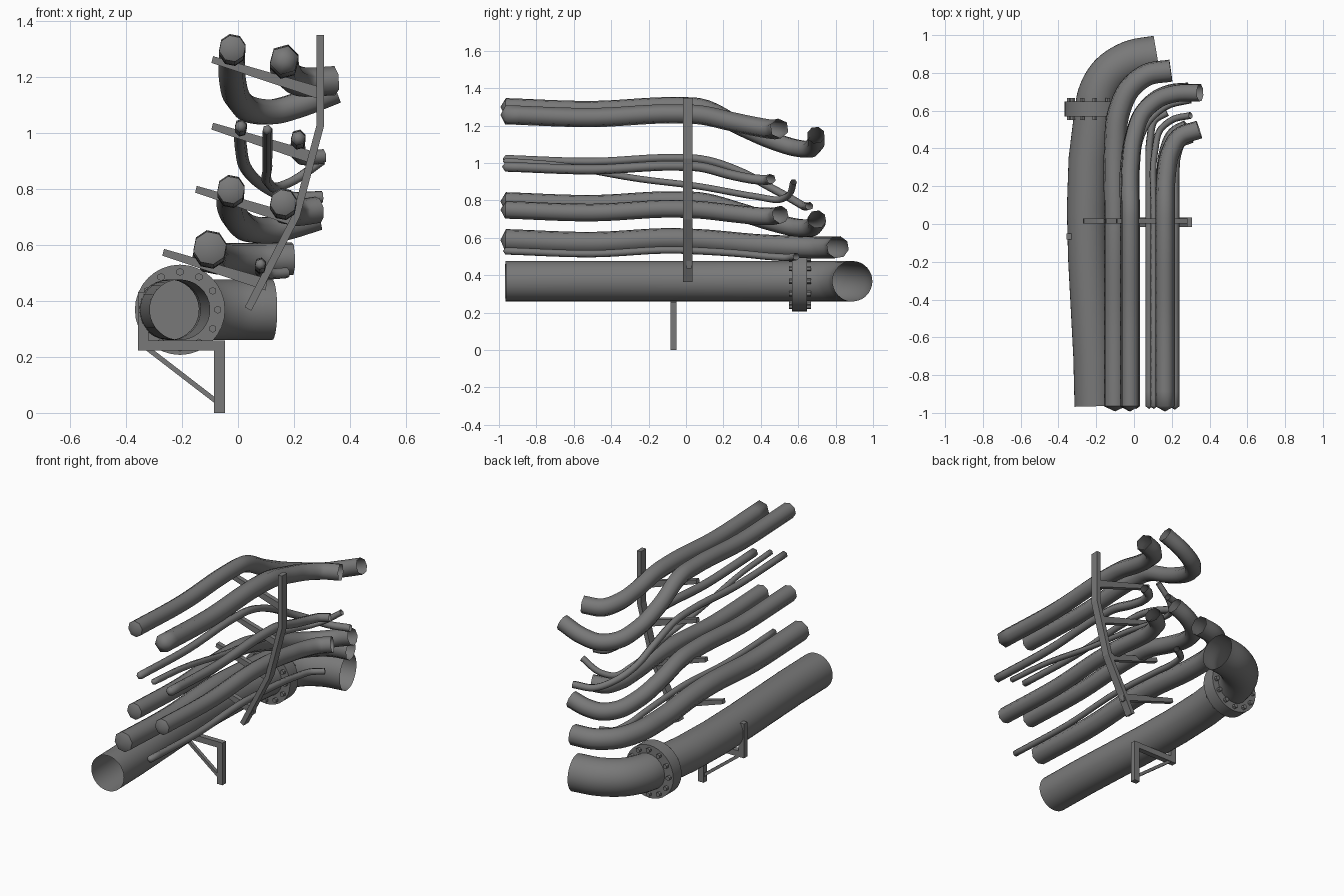
import bpy
import bmesh
import math
from mathutils import Vector, Matrix

cube = bpy.data.objects.get("Cube")
if cube:
    bpy.data.objects.remove(cube, do_unlink=True)

# Single painted steel colour
steel = bpy.data.materials.new("grey steel")
steel.use_nodes = True
COLOUR = (0.19, 0.19, 0.19, 1)
steel.diffuse_color = COLOUR
steel.node_tree.nodes["Principled BSDF"].inputs["Base Color"].default_value = COLOUR


def finish(name, bm, smooth_angle=None):
    """Turn a bmesh into a named object with the steel material."""
    mesh = bpy.data.meshes.new(name)
    bmesh.ops.recalc_face_normals(bm, faces=bm.faces)
    bm.to_mesh(mesh)
    bm.free()
    mesh.materials.append(steel)
    obj = bpy.data.objects.new(name, mesh)
    bpy.context.collection.objects.link(obj)
    if smooth_angle:
        bpy.ops.object.select_all(action='DESELECT')
        obj.select_set(True)
        bpy.context.view_layer.objects.active = obj
        bpy.ops.object.shade_smooth_by_angle(angle=math.radians(smooth_angle))
    return obj


def spline(points, steps=6):
    """Smooth path through the points, spaced by chord length."""
    pts = [Vector(p) for p in points]
    last = len(pts) - 1
    slopes = []
    for i in range(last + 1):
        if i == 0 or i == last:
            j = min(i, last - 1)
            slopes.append((pts[j + 1] - pts[j]).normalized())
        else:
            a, b = pts[i] - pts[i - 1], pts[i + 1] - pts[i]
            la, lb = a.length, b.length
            slopes.append((a / la * lb + b / lb * la) / (la + lb))
    path = []
    for i in range(last):
        span = (pts[i + 1] - pts[i]).length
        for k in range(steps):
            t = k / steps
            h = t * t * (3 - 2 * t)
            path.append(pts[i] * (1 - h) + pts[i + 1] * h
                        + slopes[i] * span * t * (1 - t) ** 2
                        - slopes[i + 1] * span * t * t * (1 - t))
    return path + [pts[-1]]


def tube(name, points, radius, sides, nose=0):
    """Open tube swept along a path, with an optional pointed front end."""
    path = spline(points)
    bm = bmesh.new()
    rings = []
    up = Vector((0, 0, 1))
    for i, p in enumerate(path):
        along = (path[min(i + 1, len(path) - 1)] - path[max(i - 1, 0)]).normalized()
        up = (up - along * up.dot(along)).normalized()
        side = along.cross(up)
        ring = []
        for k in range(sides):
            a = math.tau * (k + 0.25) / sides
            ring.append(bm.verts.new(p + (side * math.cos(a) + up * math.sin(a)) * radius))
        rings.append(ring)
    for r0, r1 in zip(rings, rings[1:]):
        for k in range(sides):
            n = (k + 1) % sides
            bm.faces.new((r0[k], r0[n], r1[n], r1[k]))
    if nose:
        tip = bm.verts.new(path[0] - Vector((0, nose, 0)))
        for k in range(sides):
            bm.faces.new((tip, rings[0][k], rings[0][(k + 1) % sides]))
    return finish(name, bm, 62 if sides < 8 else 50)


def service_pipe(name, x, z, radius, sides, tail):
    """Long sagging run from the front, then a bend given by the tail."""
    run = [(x, -0.965, z), (x, -0.5, z - 0.015), (x, -0.05, z + 0.005), (x, 0.07, z)]
    tube(name, run + tail, radius, sides, nose=min(radius * 0.7, 0.027))


def plate(name, outline, y0, y1):
    """Flat x-z outline given thickness along y."""
    bm = bmesh.new()
    face = bm.faces.new([bm.verts.new((x, y0, z)) for x, z in outline])
    out = bmesh.ops.extrude_face_region(bm, geom=[face])["geom"]
    verts = [v for v in out if isinstance(v, bmesh.types.BMVert)]
    bmesh.ops.translate(bm, verts=verts, vec=(0, y1 - y0, 0))
    return finish(name, bm)


def rect(x0, x1, z0, z1):
    return [(x0, z0), (x1, z0), (x1, z1), (x0, z1)]


def add_disc(bm, x, z, radius, y0, y1, sides):
    """Solid round slab with its axis along y."""
    place = Matrix.Translation((x, (y0 + y1) / 2, z)) @ Matrix.Rotation(math.pi / 2, 4, 'X')
    bmesh.ops.create_cone(bm, cap_ends=True, segments=sides, radius1=radius,
                          radius2=radius, depth=y1 - y0, matrix=place)


# Large main pipe with its elbow
MX, MZ = -0.207, 0.368
tube("main_pipe", [(MX, -0.965, MZ), (MX, 0.6, MZ), (-0.192, 0.68, MZ), (-0.13, 0.79, MZ),
                   (-0.02, 0.862, MZ), (0.122, 0.89, MZ)], 0.108, 32)

# Bolted flange
bm = bmesh.new()
add_disc(bm, MX, MZ, 0.161, 0.568, 0.648, 32)
finish("flange", bm, 40)
bm = bmesh.new()
for k in range(12):
    a = math.tau * k / 12
    add_disc(bm, MX + 0.135 * math.cos(a), MZ + 0.135 * math.sin(a), 0.014, 0.55, 0.667, 6)
finish("flange_bolts", bm)

# Upper pair of pipes
service_pipe("upper_right_pipe", -0.02, 1.3, 0.048, 8, [
    (-0.02, 0.3, 1.19), (0, 0.46, 1.12), (0.05, 0.59, 1.08),
    (0.13, 0.66, 1.075), (0.22, 0.69, 1.1), (0.35, 0.695, 1.15)])
service_pipe("upper_left_pipe", 0.165, 1.258, 0.053, 6, [
    (0.17, 0.25, 1.22), (0.19, 0.37, 1.195), (0.24, 0.46, 1.18), (0.345, 0.5, 1.185)])

# Three thin pipes
service_pipe("thin_right_pipe", 0.01, 1.022, 0.022, 6, [
    (0.01, 0.3, 0.95), (0.03, 0.45, 0.87), (0.09, 0.56, 0.81),
    (0.18, 0.63, 0.77), (0.3, 0.66, 0.77)])
tube("thin_middle_pipe", [
    (0.105, -0.965, 1.01), (0.105, -0.7, 0.99), (0.105, -0.25, 0.915), (0.105, 0.07, 0.875),
    (0.11, 0.38, 0.82), (0.14, 0.5, 0.805), (0.2, 0.55, 0.83), (0.3, 0.575, 0.9)],
    0.018, 6, nose=0.015)
service_pipe("thin_left_pipe", 0.215, 0.98, 0.027, 6, [
    (0.215, 0.25, 0.935), (0.225, 0.37, 0.913), (0.25, 0.43, 0.91), (0.305, 0.455, 0.915)])

# Middle pair of pipes
service_pipe("middle_right_pipe", -0.025, 0.795, 0.05, 8, [
    (-0.025, 0.3, 0.735), (0, 0.46, 0.685), (0.05, 0.59, 0.655),
    (0.12, 0.66, 0.653), (0.19, 0.69, 0.67), (0.285, 0.7, 0.7)])
service_pipe("middle_left_pipe", 0.162, 0.75, 0.048, 8, [
    (0.165, 0.25, 0.73), (0.18, 0.38, 0.717), (0.22, 0.47, 0.715), (0.285, 0.505, 0.725)])

# Lower pipe and the small conduit beside it
service_pipe("lower_pipe", -0.1, 0.588, 0.06, 8, [
    (-0.1, 0.4, 0.56), (-0.083, 0.58, 0.552), (-0.02, 0.72, 0.548),
    (0.07, 0.79, 0.548), (0.195, 0.812, 0.55)])
service_pipe("small_conduit", 0.08, 0.53, 0.02, 6, [
    (0.08, 0.3, 0.515), (0.085, 0.45, 0.5), (0.11, 0.55, 0.495), (0.175, 0.59, 0.5)])

# Bent upright that carries the arms
spine = [Vector(p) for p in ((0.294, 1.348), (0.294, 1.027), (0.208, 0.704), (0.036, 0.371))]
left, right = [], []
for i, p in enumerate(spine):
    d = (spine[min(i + 1, 3)] - spine[max(i - 1, 0)]).normalized()
    n = Vector((-d.y, d.x)) * 0.0135
    left.append(p + n)
    right.append(p - n)
plate("support_upright", left + right[::-1], -0.015, 0.035)

# Tapered cantilever arms
arms = {"top_arm": (-0.095, 1.26, 0.285), "second_arm": (-0.095, 1.022, 0.25),
        "third_arm": (-0.153, 0.797, 0.195), "bottom_arm": (-0.27, 0.572, 0.098)}
for name, (x0, z, x1) in arms.items():
    drop = (x1 - x0) * 0.31
    plate(name, [(x0, z - 0.011), (x1, z - drop - 0.021),
                 (x1 + 0.008, z - drop + 0.021), (x0 + 0.006, z + 0.013)], 0.002, 0.03)

# Floor bracket under the main pipe
Y0, Y1 = -0.083, -0.05
plate("bracket_post", rect(-0.085, -0.047, 0, 0.258), Y0, Y1)
plate("bracket_beam", rect(-0.357, -0.085, 0.222, 0.258), Y0, Y1)
plate("bracket_stop", rect(-0.357, -0.32, 0.258, 0.432), Y0, Y1)
plate("bracket_brace", [(-0.327, 0.222), (-0.085, 0.036), (-0.085, 0.058), (-0.298, 0.222)],
      Y0 + 0.006, Y1 - 0.006)
